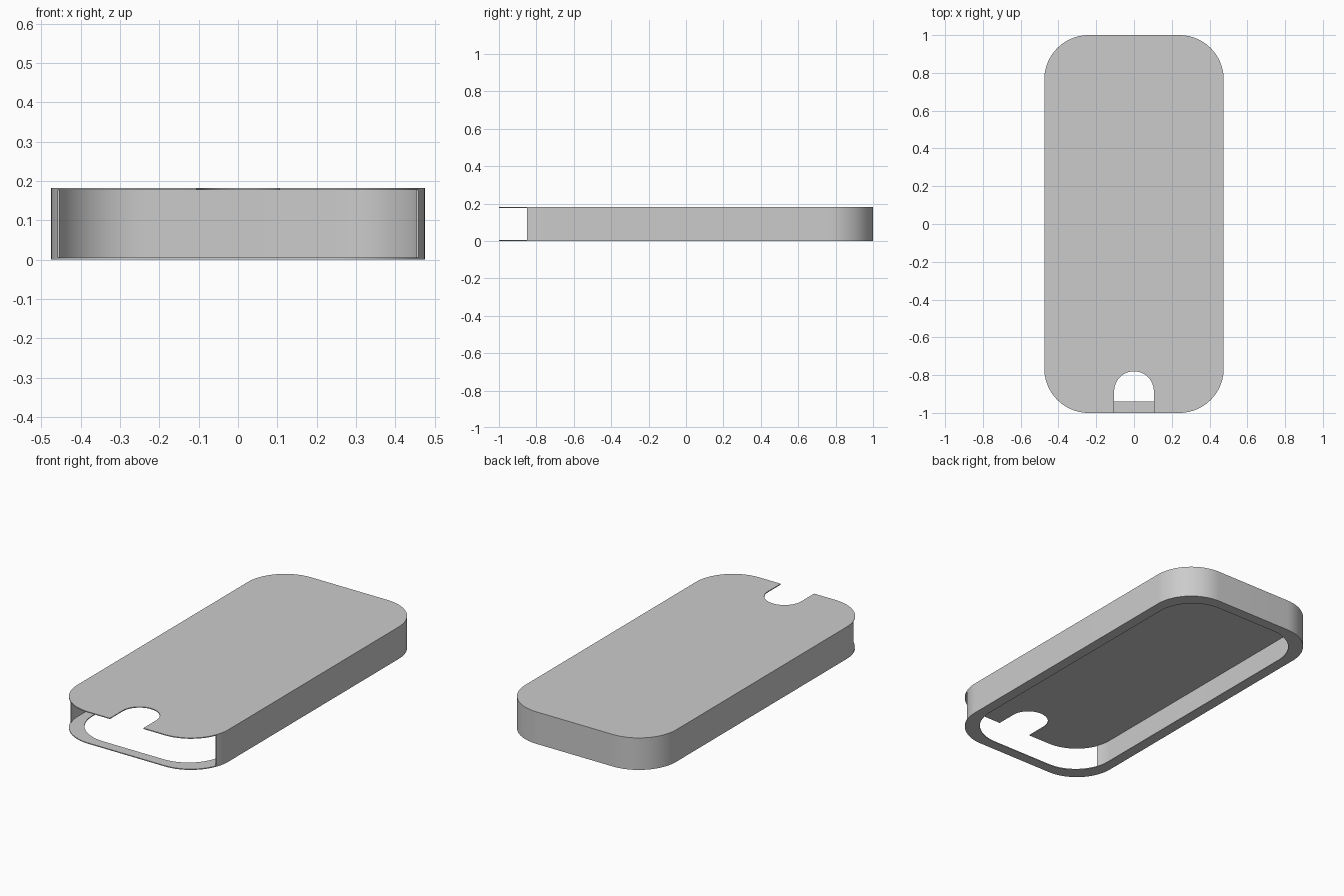
import bpy, bmesh
from math import radians, sin, cos, asin, degrees

cube = bpy.data.objects.get("Cube")
if cube:
    bpy.data.objects.remove(cube, do_unlink=True)

HALF_W, HALF_L, HEIGHT = 0.475, 1.0, 0.182
RADIUS, SKIN, LIP = 0.235, 0.005, 0.06
CUT_Y = -0.85
NOTCH_R, NOTCH_Y = 0.105, -0.885

grey = bpy.data.materials.new("light grey")
grey.use_nodes = True
colour = (0.6, 0.6, 0.6, 1)
grey.diffuse_color = colour
grey.node_tree.nodes["Principled BSDF"].inputs["Base Color"].default_value = colour


def arc(cx, cy, r, start, end, steps=20):
    angles = [radians(start + (end - start) * i / steps) for i in range(steps + 1)]
    return [(cx + r * cos(a), cy + r * sin(a)) for a in angles]


def outline(inset, r, first=-90, last=270):
    """Rounded rectangle, counter-clockwise from the front +x corner."""
    cx, cy = HALF_W - inset - r, HALF_L - inset - r
    return (arc(cx, -cy, r, first, 0) + arc(cx, cy, r, 0, 90)
            + arc(-cx, cy, r, 90, 180) + arc(-cx, -cy, r, 180, last))


def finish(name, bm):
    bmesh.ops.recalc_face_normals(bm, faces=bm.faces[:])
    mesh = bpy.data.meshes.new(name)
    bm.to_mesh(mesh)
    bm.free()
    mesh.materials.append(grey)
    mesh.shade_smooth()
    mesh.set_sharp_from_angle(angle=radians(30))
    obj = bpy.data.objects.new(name, mesh)
    bpy.context.collection.objects.link(obj)


def extrude_up(bm, faces, depth):
    new = bmesh.ops.extrude_face_region(bm, geom=faces)["geom"]
    verts = [v for v in new if isinstance(v, bmesh.types.BMVert)]
    bmesh.ops.translate(bm, verts=verts, vec=(0, 0, depth))


def band(name, outer, inner, z, depth, closed):
    """Solid strip between two matching outlines."""
    bm = bmesh.new()
    a = [bm.verts.new((x, y, z)) for x, y in outer]
    b = [bm.verts.new((x, y, z)) for x, y in inner]
    n = len(a)
    faces = [bm.faces.new((a[i], a[(i + 1) % n], b[(i + 1) % n], b[i]))
             for i in range(n if closed else n - 1)]
    extrude_up(bm, faces, depth)
    finish(name, bm)


# Bottom lip: a flat ring running all the way round
band("bottom_lip", outline(0, RADIUS), outline(LIP, RADIUS - 0.01), 0, SKIN, True)


# Side wall: a thin skin, open at the front
def wall_path(inset):
    r = RADIUS - inset
    centre_y = HALF_L - RADIUS
    a = degrees(asin((-CUT_Y - centre_y) / r))
    return outline(inset, r, -a, 180 + a)


band("side_wall", wall_path(0), wall_path(SKIN), SKIN, HEIGHT - 2 * SKIN, False)

# Top plate: thin sheet with an arched notch in the front edge
bm = bmesh.new()
notch = ([(-NOTCH_R, -HALF_L)] + arc(0, NOTCH_Y, NOTCH_R, 180, 0, 32)
         + [(NOTCH_R, -HALF_L)])
points = outline(0, RADIUS) + notch
plate = bm.faces.new([bm.verts.new((x, y, HEIGHT - SKIN)) for x, y in points])
extrude_up(bm, [plate], SKIN)
finish("top_plate", bm)
